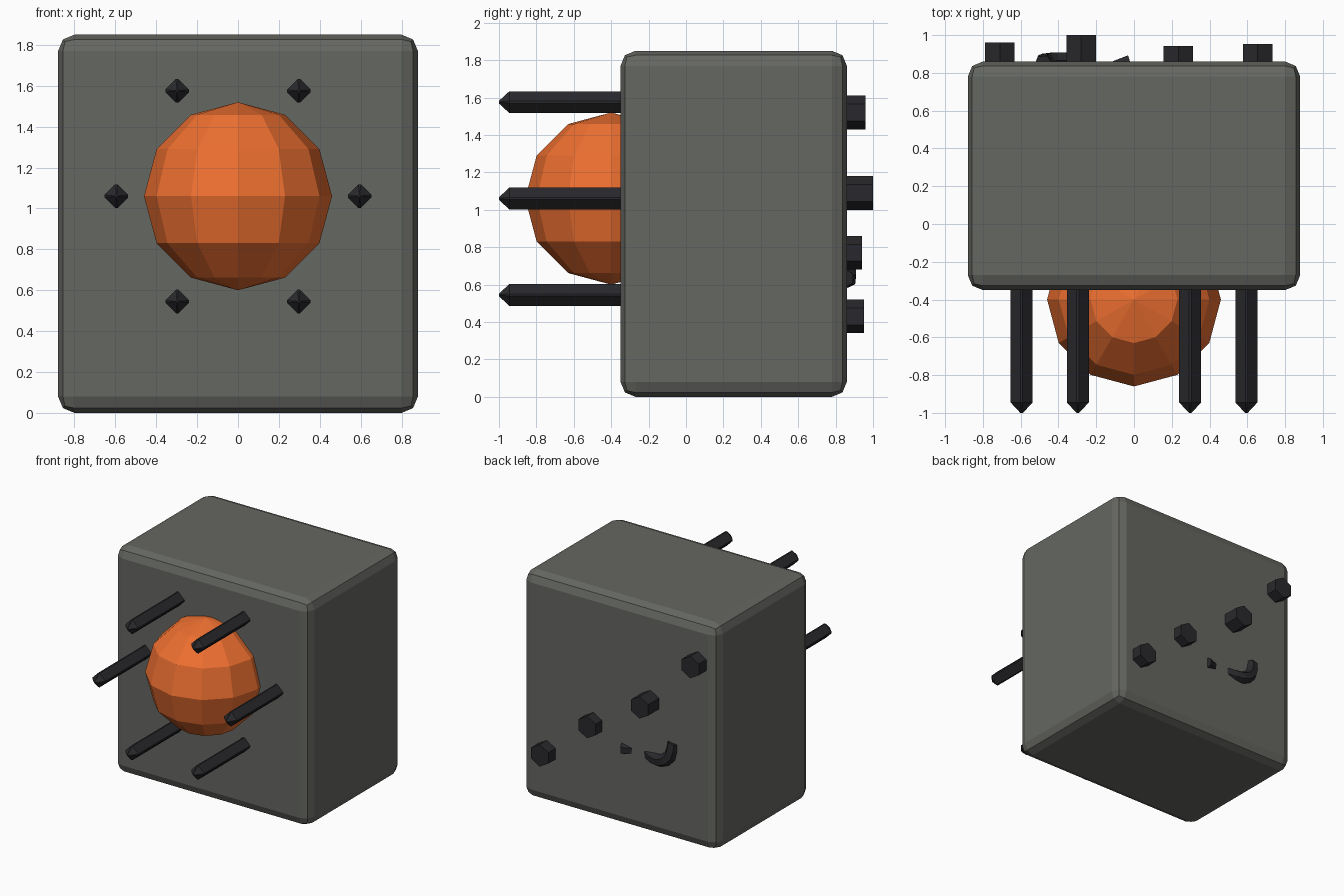
import bpy, math

if "Cube" in bpy.data.objects:
    bpy.data.objects.remove(bpy.data.objects["Cube"])


def material(name, rgb):
    m = bpy.data.materials.new(name)
    m.diffuse_color = (*rgb, 1)
    m.use_nodes = True
    m.node_tree.nodes["Principled BSDF"].inputs["Base Color"].default_value = m.diffuse_color
    return m


GREY = material("casing_grey", (0.13, 0.135, 0.12))
DARK = material("dark_metal", (0.022, 0.022, 0.026))
ORANGE = material("orange_lens", (0.85, 0.16, 0.03))


def finish(name, mat):
    ob = bpy.context.object
    ob.name = name
    ob.data.materials.append(mat)
    return ob


# casing: box with a two-step rounded edge
bpy.ops.mesh.primitive_cube_add(size=1, location=(0, 0.255, 0.925))
casing = finish("casing", GREY)
casing.scale = (1.76, 1.21, 1.85)
bpy.ops.object.transform_apply(location=False, rotation=False, scale=True)
bevel = casing.modifiers.new("edge", "BEVEL")
bevel.width = 0.08
bevel.segments = 2

# faceted ball set into the front
bpy.ops.mesh.primitive_uv_sphere_add(segments=12, ring_count=6, radius=0.46,
                                     location=(0, -0.40, 1.06))
finish("front_ball", ORANGE)


# diamond-section prongs with blunt tips
def prong(x, z, name):
    r, c = 0.058, 0.006
    section = [(r, c), (c, r), (-c, r), (-r, c), (-r, -c), (-c, -r), (c, -r), (r, -c)]
    verts = []
    for y, k in ((-0.25, 1), (-0.945, 1), (-1.0, 0.12)):
        verts += [(px * k, y, pz * k) for px, pz in section]
    faces = [tuple(range(7, -1, -1)), tuple(range(16, 24))]
    for ring in (0, 8):
        for i in range(8):
            j = (i + 1) % 8
            faces.append((ring + i, ring + j, ring + 8 + j, ring + 8 + i))
    me = bpy.data.meshes.new(name)
    me.from_pydata(verts, [], faces)
    me.materials.append(DARK)
    ob = bpy.data.objects.new(name, me)
    ob.location = (x, 0, z)
    bpy.context.collection.objects.link(ob)
    bpy.context.view_layer.objects.active = ob
    ob.select_set(True)
    bpy.ops.object.mode_set(mode="EDIT")
    bpy.ops.mesh.select_all(action="SELECT")
    bpy.ops.mesh.normals_make_consistent(inside=False)
    bpy.ops.object.mode_set(mode="OBJECT")
    ob.select_set(False)


bpy.ops.object.select_all(action="DESELECT")
for i in range(6):
    a = math.radians(60 * i)
    prong(0.595 * math.cos(a), 1.06 + 0.595 * math.sin(a), f"prong_{i + 1}")

# hexagonal bolts on the back
for i, (x, z, top) in enumerate([(-0.71, 1.52, 0.96), (-0.28, 1.09, 1.0),
                                 (0.235, 0.77, 0.942), (0.655, 0.43, 0.953)]):
    bpy.ops.mesh.primitive_cylinder_add(vertices=6, radius=0.09, depth=0.2,
                                        location=(x, top - 0.1, z),
                                        rotation=(math.pi / 2, 0, 0))
    finish(f"back_bolt_{i + 1}", DARK)

# cable that dips in and out of the back
points = [(-0.48, 0.845, 0.80), (-0.46, 0.86, 0.69), (-0.37, 0.863, 0.63),
          (-0.26, 0.83, 0.64), (-0.20, 0.80, 0.64), (-0.02, 0.85, 0.635)]
curve = bpy.data.curves.new("back_cable", "CURVE")
curve.dimensions = "3D"
curve.bevel_depth = 0.05
curve.bevel_resolution = 1
curve.resolution_u = 2
curve.use_fill_caps = True
spline = curve.splines.new("BEZIER")
spline.bezier_points.add(len(points) - 1)
for bp, co in zip(spline.bezier_points, points):
    bp.co = co
    bp.handle_left_type = bp.handle_right_type = "AUTO"
spline.use_smooth = False
curve.materials.append(DARK)
bpy.context.collection.objects.link(bpy.data.objects.new("back_cable", curve))
